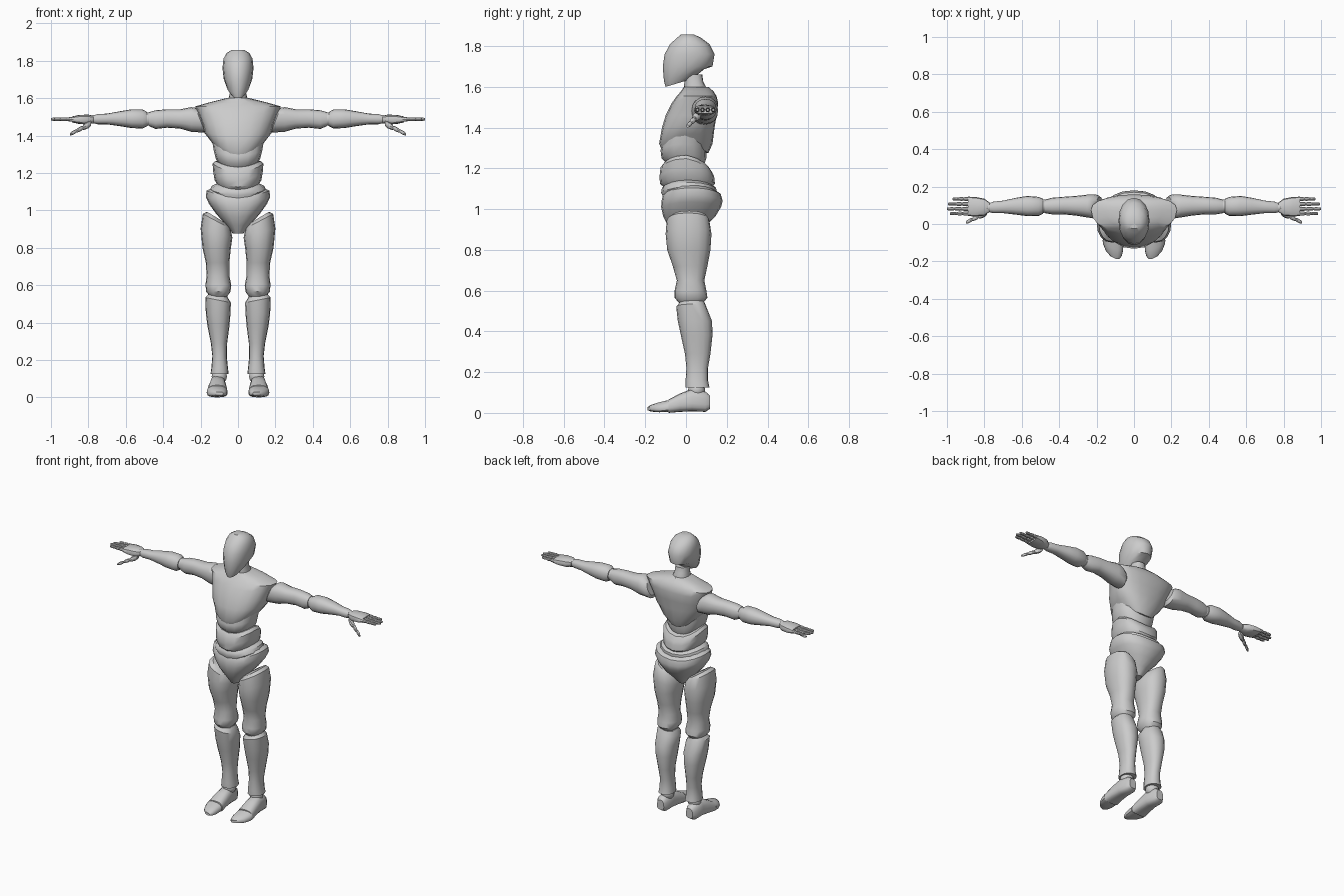
import bpy, bmesh, math
from mathutils import Vector

grey = bpy.data.materials.new("neutral_grey")
grey.diffuse_color = (0.6, 0.6, 0.6, 1)


def finish(name, bm, mirror, angle):
    bmesh.ops.recalc_face_normals(bm, faces=bm.faces)
    me = bpy.data.meshes.new(name)
    bm.to_mesh(me)
    bm.free()
    me.materials.append(grey)
    me.shade_smooth()
    me.set_sharp_from_angle(angle=math.radians(angle))
    ob = bpy.data.objects.new(name, me)
    bpy.context.collection.objects.link(ob)
    if mirror:
        mod = ob.modifiers.new("mirror", 'MIRROR')
        mod.use_mirror_merge = False


def loft(name, secs, axis='z', n=16, power=2.3, pivot=0.5, bend=None, mirror=False, angle=38):
    """Closed body through sections (t, a0, a1, b0, b1); a and b are the other two axes in order."""
    bm = bmesh.new()
    rings = []
    for t, a0, a1, b0, b1 in secs:
        ca, ra = (a0 + a1) / 2, (a1 - a0) / 2
        cb = b0 + pivot * (b1 - b0)
        ring = []
        for i in range(n):
            c, s = math.cos(2 * math.pi * i / n), math.sin(2 * math.pi * i / n)
            u = math.copysign(abs(c) ** (2 / power), c)
            v = math.copysign(abs(s) ** (2 / power), s)
            a = ca + ra * u
            b = cb + v * (b1 - cb if v > 0 else cb - b0)
            p = {'z': (a, b, t), 'x': (t, a, b), 'y': (a, t, b)}[axis]
            ring.append(bm.verts.new(bend(*p) if bend else p))
        rings.append(ring)
    for r, q in zip(rings, rings[1:]):
        for i in range(n):
            j = (i + 1) % n
            bm.faces.new((r[i], r[j], q[j], q[i]))
    caps = [bm.faces.new(rings[0]), bm.faces.new(rings[-1])]
    bmesh.ops.poke(bm, faces=caps)
    finish(name, bm, mirror, angle)


def body(name, secs, **kw):
    """Centred part: sections (z, half width, front y, back y)."""
    loft(name, [(z, -w, w, f, b) for z, w, f, b in secs], **kw)


def ball(name, centre, r, mirror=True):
    bm = bmesh.new()
    bmesh.ops.create_uvsphere(bm, u_segments=14, v_segments=8, radius=r)
    bmesh.ops.translate(bm, vec=Vector(centre), verts=bm.verts)
    finish(name, bm, mirror, 60)


# head and neck
body("head", [(1.60, .035, -.10, .03), (1.63, .06, -.108, .09), (1.70, .076, -.114, .13),
              (1.76, .083, -.105, .14), (1.81, .078, -.078, .115), (1.84, .062, -.045, .075),
              (1.857, .035, -.025, .04)], power=2.1,
     bend=lambda x, y, z: (x, y, z + (y + .1) * .3 if z < 1.66 else z))
body("neck", [(1.56, .052, -.01, .10), (1.60, .05, -.01, .098), (1.625, .044, -.008, .085),
              (1.66, .042, -.012, .08)])

# torso
body("chest", [(1.275, .085, -.11, .11), (1.32, .145, -.132, .13), (1.40, .178, -.118, .14),
               (1.46, .19, -.10, .15), (1.52, .215, -.07, .158), (1.555, .23, -.045, .15),
               (1.578, .15, -.025, .135), (1.60, .06, -.01, .11)],
     n=20, pivot=.62,
     bend=lambda x, y, z: (x, y, z + max(0, 1.42 - z) * min(1, (x / .16) ** 2) * .6))
body("upper_abdomen", [(1.22, .095, -.09, .09), (1.25, .118, -.12, .10), (1.29, .13, -.125, .10),
                       (1.35, .14, -.10, .10)],
     bend=lambda x, y, z: (x, y, z + .03 * (x / .13) ** 2))
body("belly", [(1.10, .105, -.10, .12), (1.125, .125, -.128, .142), (1.16, .132, -.13, .138),
               (1.205, .136, -.125, .13), (1.23, .122, -.105, .11)],
     bend=lambda x, y, z: (x, y, z + .04 * (x / .13) ** 2 - (.2 * max(0, y) if z > 1.18 else 0)))
body("waist", [(1.04, .13, -.10, .13), (1.08, .15, -.122, .15), (1.105, .14, -.118, .148),
               (1.125, .115, -.10, .12)],
     bend=lambda x, y, z: (x, y, z + .03 * (x / .15) ** 2))
body("pelvis", [(.875, .028, -.06, .06), (.92, .065, -.09, .10), (.965, .115, -.112, .145),
                (1.01, .155, -.122, .172), (1.04, .172, -.12, .18), (1.075, .168, -.112, .17),
                (1.095, .145, -.095, .14)], n=20,
     bend=lambda x, y, z: (x, y, z + .03 * (x / .17) ** 2))

# legs
loft("thigh", [(.965, .065, .165, -.07, .10), (.945, .04, .188, -.095, .115),
               (.88, .03, .20, -.10, .125), (.80, .038, .19, -.092, .12),
               (.72, .046, .172, -.065, .105), (.65, .046, .168, -.045, .09),
               (.60, .036, .174, -.056, .10), (.565, .04, .17, -.056, .105),
               (.54, .058, .15, -.035, .085)], mirror=True,
     bend=lambda x, y, z: (x, y, z + max(0, z - .8) / .15 * (x - .12) * .55))
ball("knee_joint", (.106, .03, .535), .052)
loft("shin", [(.545, .055, .155, -.03, .09), (.52, .038, .175, -.048, .10),
              (.45, .04, .172, -.04, .128), (.38, .046, .163, -.025, .13),
              (.29, .058, .145, -.005, .12), (.22, .06, .137, .002, .108),
              (.16, .054, .142, -.002, .108), (.125, .05, .147, -.002, .115)], mirror=True,
     bend=lambda x, y, z: (x, y, z + (x - .106) * .2 * (1 if z > .5 else 0)))
ball("ankle_joint", (.10, .052, .112), .042)
loft("foot", [(.118, .082, .132, .02, .085), (.095, .07, .147, .005, .105), (.03, .065, .152, .008, .118),
              (-.03, .06, .16, .005, .095), (-.085, .055, .166, 0, .066)],
     axis='y', pivot=.35, power=2.6, mirror=True)
loft("toes", [(-.092, .056, .168, .005, .062), (-.14, .058, .166, .003, .052),
              (-.172, .066, .15, .006, .04), (-.188, .078, .125, .012, .03)],
     axis='y', pivot=.35, power=2.6, mirror=True,
     bend=lambda x, y, z: (x, y + max(0, x - .095) * .5 * min(1, (-.08 - y) / .06), z))

# arms
loft("upper_arm", [(.185, .05, .145, 1.44, 1.53), (.205, .028, .157, 1.415, 1.548),
                   (.25, .035, .157, 1.42, 1.552), (.31, .045, .15, 1.437, 1.54),
                   (.38, .052, .145, 1.442, 1.54), (.44, .052, .14, 1.435, 1.535),
                   (.475, .058, .13, 1.45, 1.525)], axis='x', mirror=True,
     bend=lambda x, y, z: (x + (z - 1.49) * .4 * (1 if x < .23 else 0), y, z))
ball("elbow_joint", (.483, .095, 1.488), .036)
loft("forearm", [(.487, .055, .135, 1.45, 1.525), (.51, .043, .145, 1.437, 1.54),
                 (.57, .042, .15, 1.44, 1.54), (.63, .05, .14, 1.45, 1.53),
                 (.70, .058, .125, 1.46, 1.517), (.75, .058, .12, 1.46, 1.515),
                 (.772, .062, .112, 1.465, 1.508)], axis='x', mirror=True)
ball("wrist_joint", (.776, .088, 1.487), .023)

# hands
loft("palm", [(.772, .065, .115, 1.468, 1.505), (.80, .045, .135, 1.458, 1.512),
              (.85, .04, .145, 1.462, 1.51), (.888, .043, .146, 1.47, 1.502)],
     axis='x', n=12, power=2.8, mirror=True)
for label, y, tip in (("index", .056, .985), ("middle", .081, 1.0), ("ring", .107, .995), ("little", .134, .97)):
    for k in range(3):
        step = (tip - .882) / 3
        a = .882 + step * k
        r = .0115 - .0012 * k
        loft(f"{label}_finger_{k + 1}",
             [(t, y - q, y + q, 1.487 - q, 1.487 + q) for t, q in
              ((a, r * .75), (a + step * .25, r), (a + step * .75, r * .9), (a + step, r * .65))],
             axis='x', n=8, power=2.2, mirror=True)
for k, (a, b, r) in enumerate(((.785, .83, .019), (.828, .865, .013), (.863, .898, .011))):
    loft(f"thumb_{k + 1}",
         [(t, .06 - q, .06 + q, 1.463 - q, 1.463 + q) for t, q in
          ((a, r * .7), (a + (b - a) * .3, r), (a + (b - a) * .75, r * .9), (b, r * .6))],
         axis='x', n=8, power=2.2, mirror=True,
         bend=lambda x, y, z: (x, y - (x - .79) * .48, z - (x - .79) * .52))
